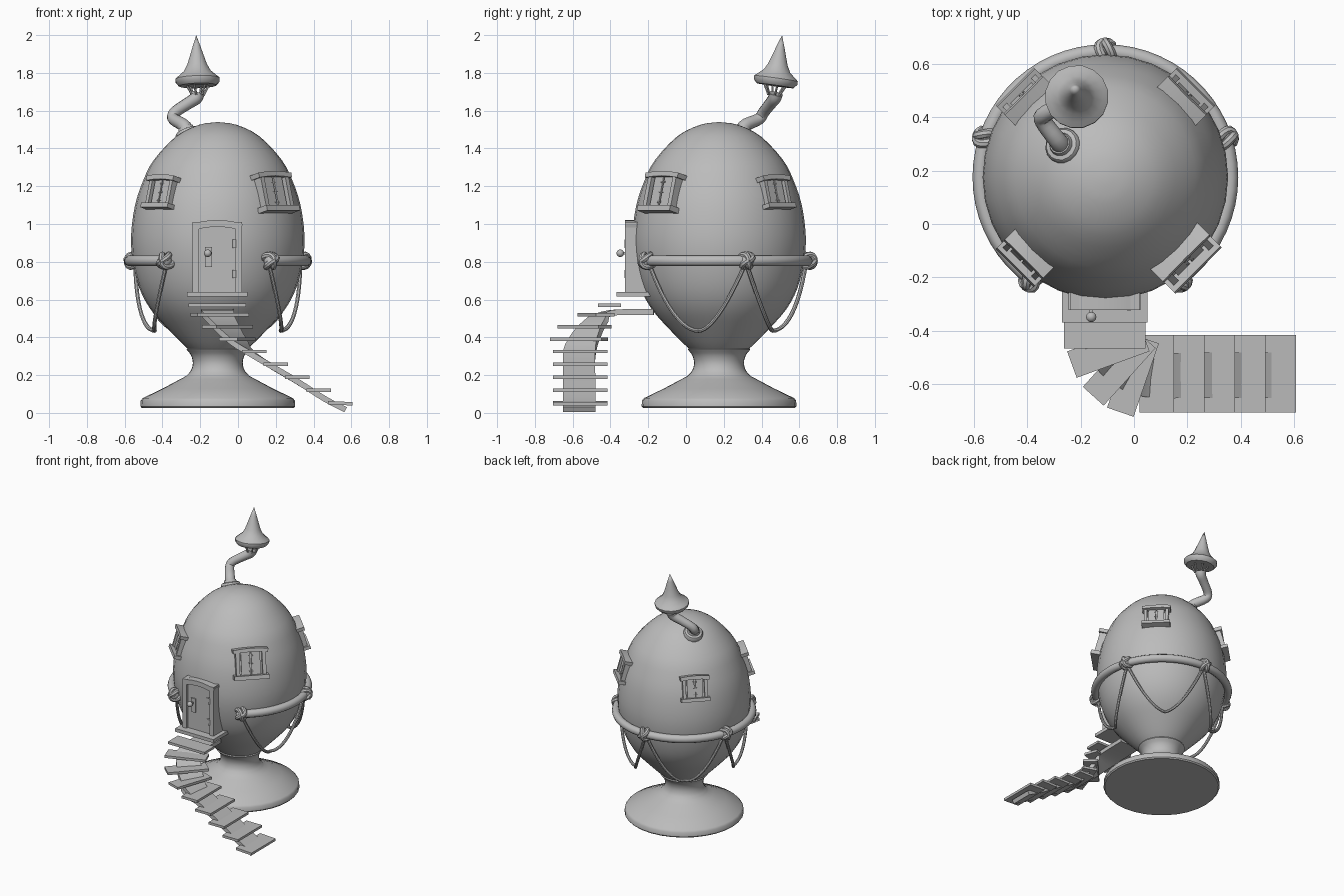
import bpy, bmesh, math
from mathutils import Vector, Matrix

if "Cube" in bpy.data.objects:
    bpy.data.objects.remove(bpy.data.objects["Cube"], do_unlink=True)

CX, CY = -0.107, 0.175          # egg axis
AXIS = Matrix.Translation((CX, CY, 0))

clay = bpy.data.materials.new("plain_grey")
clay.use_nodes = True
GREY = (0.5, 0.5, 0.5, 1)
clay.diffuse_color = GREY
clay.node_tree.nodes["Principled BSDF"].inputs["Base Color"].default_value = GREY


def finish(name, bm, matrix=Matrix(), smooth=True):
    bmesh.ops.remove_doubles(bm, verts=bm.verts, dist=1e-5)
    bmesh.ops.recalc_face_normals(bm, faces=bm.faces)
    bm.transform(matrix)
    mesh = bpy.data.meshes.new(name)
    bm.to_mesh(mesh)
    bm.free()
    mesh.materials.append(clay)
    obj = bpy.data.objects.new(name, mesh)
    bpy.context.collection.objects.link(obj)
    if smooth:
        bpy.ops.object.select_all(action='DESELECT')
        obj.select_set(True)
        bpy.context.view_layer.objects.active = obj
        bpy.ops.object.shade_smooth_by_angle(angle=math.radians(40))
    return obj


def box(name, size, centre, matrix=Matrix()):
    bm = bmesh.new()
    bmesh.ops.create_cube(bm, size=1, matrix=Matrix.Translation(centre) @ Matrix.Diagonal((*size, 1)))
    return finish(name, bm, matrix, smooth=False)


def ball(name, radius, centre, matrix=Matrix(), seg=12):
    bm = bmesh.new()
    bmesh.ops.create_uvsphere(bm, u_segments=seg, v_segments=seg // 2 + 1, radius=radius,
                              matrix=Matrix.Translation(centre))
    return finish(name, bm, matrix)


def curve(points, n=6):
    """Catmull-Rom curve through the points."""
    p = [Vector(q) for q in points]
    p = [2 * p[0] - p[1]] + p + [2 * p[-1] - p[-2]]
    out = []
    for a, b, c, d in zip(p, p[1:], p[2:], p[3:]):
        for i in range(n):
            t = i / n
            out.append(0.5 * (2 * b + (c - a) * t + (2 * a - 5 * b + 4 * c - d) * t * t
                              + (3 * b - a - 3 * c + d) * t ** 3))
    return out + [p[-2]]


def lathe(name, profile, matrix=Matrix(), seg=32):
    bm = bmesh.new()
    verts = [bm.verts.new((r, 0, z)) for r, z in profile]
    edges = [bm.edges.new(pair) for pair in zip(verts, verts[1:])]
    bmesh.ops.spin(bm, geom=verts + edges, cent=(0, 0, 0), axis=(0, 0, 1),
                   angle=math.tau, steps=seg)
    return finish(name, bm, matrix)


def sweep(name, path, section, up, scales=None):
    bm = bmesh.new()
    path = [Vector(p) for p in path]
    rings = []
    for i, p in enumerate(path):
        tangent = (path[min(i + 1, len(path) - 1)] - path[max(i - 1, 0)]).normalized()
        side = tangent.cross(Vector(up)).normalized()
        top = side.cross(tangent)
        k = scales[i] if scales else 1
        rings.append([bm.verts.new(p + k * (u * side + v * top)) for u, v in section])
    m = len(section)
    for a, b in zip(rings, rings[1:]):
        for j in range(m):
            bm.faces.new((a[j], a[(j + 1) % m], b[(j + 1) % m], b[j]))
    bm.faces.new(rings[0])
    bm.faces.new(rings[-1])
    return finish(name, bm)


def circle(r, n=10):
    return [(r * math.cos(math.tau * i / n), r * math.sin(math.tau * i / n)) for i in range(n)]


def polar(deg, r, z):
    a = math.radians(deg)
    return Vector((CX + r * math.cos(a), CY + r * math.sin(a), z))


# Egg body
egg = curve([(0.10, 0.30), (0.165, 0.345), (0.27, 0.45), (0.357, 0.55), (0.415, 0.66), (0.45, 0.80),
             (0.459, 0.94), (0.438, 1.10), (0.395, 1.23), (0.338, 1.34), (0.22, 1.465),
             (0.10, 1.525), (0, 1.54)], 3)
lathe("egg_body", egg, AXIS)


def egg_radius(z):
    for a, b in zip(egg, egg[1:]):
        if a.y <= z <= b.y:
            return a.x + (b.x - a.x) * (z - a.y) / (b.y - a.y)
    return 0


# Egg cup stand
neck = curve([(0.165, 0.335), (0.142, 0.305), (0.132, 0.265), (0.142, 0.225), (0.168, 0.195)], 3)
lathe("stand", [(0, 0.345), (0.16, 0.345)] + [tuple(p) for p in neck]
      + [(0.20, 0.178), (0.29, 0.13), (0.398, 0.078), (0.408, 0.065), (0.41, 0.035), (0.402, 0.026), (0, 0.026)],
      AXIS)

# Rope belt, open at the door, with knots and hanging swags
KNOTS = [-54 + 72 * i for i in range(5)]
sweep("rope_belt", [polar(-54 + 288 * i / 48, 0.468, 0.805) for i in range(49)], circle(0.029), (0, 0, 1))
for i, deg in enumerate(KNOTS):
    place = Matrix.Translation(polar(deg, 0.47, 0.805)) @ Matrix.Rotation(math.radians(deg), 4, 'Z')
    for tag, tilt in (("a", 35), ("b", -35)):
        turn = Matrix.Rotation(math.radians(tilt), 4, 'X')
        loop = [place @ turn @ Vector((0.036 * math.cos(t), 0.012 * math.sin(2 * t), 0.036 * math.sin(t)))
                for t in (math.tau * k / 16 for k in range(17))]
        sweep(f"knot_{tag}_{i}", loop, circle(0.017, 8), place.to_3x3() @ turn.to_3x3() @ Vector((0, 1, 0)))
    ball(f"knot_core_{i}", 0.036, (0.006, 0, 0), place)
for i, deg in enumerate(KNOTS[:-1]):
    path = []
    for k in range(25):
        s = 2 * k / 24 - 1
        z = 0.435 + 0.36 * s * s
        path.append(polar(deg + 36 + 36 * s, max(egg_radius(z) + 0.012, 0.35 + 0.11 * abs(s)), z))
    sweep(f"rope_swag_{i}", path, circle(0.011, 8), polar(deg + 36, 1, 0) - Vector((CX, CY, 0)))

# Shuttered windows: local x across, y outwards, z up
for i, (deg, k) in enumerate(((45, 0.82), (135, 0.82), (225, 0.82), (315, 1.0))):
    m = (Matrix.Translation(polar(deg, 0.415, 1.165)) @ Matrix.Rotation(math.radians(deg - 90), 4, 'Z')
         @ Matrix.Rotation(math.radians(15), 4, 'X') @ Matrix.Scale(k, 4))
    box(f"window_back_{i}", (0.19, 0.03, 0.18), (0, -0.01, 0), m)
    box(f"window_sill_{i}", (0.245, 0.085, 0.03), (0, 0.01, -0.095), m)
    top = [m @ Vector((x, 0.005, 0.095 - 0.6 * x * x)) for x in (0.122, 0.06, 0, -0.06, -0.122)]
    sweep(f"window_lintel_{i}", top, [(-0.035, -0.012), (0.035, -0.012), (0.035, 0.014), (-0.035, 0.014)],
          m.to_3x3() @ Vector((0, 0, 1)))
    for s in (-1, 1):
        box(f"window_post_{i}_{s}", (0.026, 0.055, 0.19), (s * 0.092, 0.005, 0), m)
        box(f"window_shutter_{i}_{s}", (0.062, 0.012, 0.165), (s * 0.036, 0.012, 0), m)
        for z in (-0.055, 0, 0.055):
            ball(f"window_stud_{i}_{s}_{z}", 0.005, (s * 0.013, 0.018, z), m, 6)

# Door with arched frame
DX = -0.11
box("door_panel", (0.20, 0.10, 0.345), (DX, -0.255, 0.81))
for s in (-1, 1):
    box(f"door_post_{s}", (0.034, 0.12, 0.37), (DX + s * 0.113, -0.262, 0.825))
sweep("door_arch", [(DX + x, -0.262, 1.003 - 1.2 * x * x) for x in (-0.13, -0.08, -0.04, 0, 0.04, 0.08, 0.13)],
      [(-0.06, -0.018), (0.06, -0.018), (0.06, 0.018), (-0.06, 0.018)], (0, 0, 1))
box("door_fill", (0.2, 0.1, 0.03), (DX, -0.255, 0.975))
box("porch_slab", (0.32, 0.19, 0.025), (DX, -0.273, 0.628))
box("lock_plate", (0.038, 0.012, 0.105), (-0.157, -0.308, 0.825))
box("door_knob_stem", (0.014, 0.04, 0.014), (-0.16, -0.325, 0.845))
ball("door_knob", 0.02, (-0.16, -0.348, 0.845))
for z in (0.895, 0.735):
    lathe(f"door_hinge_{z}", [(0, -0.022), (0.011, -0.022), (0.011, 0.022), (0, 0.022)],
          Matrix.Translation((-0.018, -0.315, z)), 10)
    box(f"hinge_leaf_{z}", (0.03, 0.008, 0.03), (-0.032, -0.307, z))

# Stairs: landing, fan of turning treads, straight flight
TREAD = (0.29, 0.105, 0.018)
box("stair_landing", (0.305, 0.12, 0.018), (DX, -0.405, 0.57))
for i, (deg, z) in enumerate(((200, 0.52), (228, 0.455), (251, 0.39))):
    m = Matrix.Translation((0.045, -0.425, z)) @ Matrix.Rotation(math.radians(deg), 4, 'Z')
    box(f"turning_tread_{i}", TREAD, (0.15, 0, 0), m)
for i in range(5):
    box(f"straight_tread_{i}", (0.13, 0.29, 0.018), (0.085 + 0.114 * i, -0.56, 0.325 - 0.0685 * i),
        Matrix.Translation((0.544, 0, 0.05)) @ Matrix.Rotation(math.radians(3), 4, 'Y')
        @ Matrix.Translation((-0.544, 0, -0.05)) if i == 4 else Matrix())
spine = curve([(DX, -0.17, 0.535), (DX, -0.40, 0.53), (-0.08, -0.48, 0.48), (-0.01, -0.54, 0.39),
               (0.08, -0.565, 0.308), (0.31, -0.565, 0.17), (0.46, -0.565, 0.075), (0.57, -0.565, 0.018)], 4)
sweep("stair_spine", spine, [(-0.085, -0.016), (0.085, -0.016), (0.085, 0.014), (-0.085, 0.014)], (0, 0, 1))

# Crooked chimney pipe with collar
pipe = curve([(-0.265, 0.29, 1.44), (-0.28, 0.305, 1.515), (-0.34, 0.385, 1.555), (-0.335, 0.41, 1.59),
              (-0.27, 0.445, 1.635), (-0.225, 0.468, 1.665), (-0.215, 0.475, 1.69)], 4)
widths = [1.1 - 0.25 * math.sin(math.pi * i / (len(pipe) - 1)) for i in range(len(pipe))]
sweep("chimney_pipe", pipe, circle(0.036, 12), (1, -1, 0), widths)
tilt = Vector((-0.16, 0.12, 0.42)).to_track_quat('Z', 'Y').to_matrix().to_4x4()
lathe("chimney_collar", [(0, -0.03), (0.066, -0.03), (0.068, 0.008), (0.06, 0.02), (0.045, 0.024),
                         (0.04, 0.04), (0, 0.04)], Matrix.Translation((-0.265, 0.292, 1.475)) @ tilt, 16)

# Pointed chimney cap on thin struts
lean = Vector((-0.03, 0.14, 1)).to_track_quat('Z', 'Y').to_matrix().to_4x4()
cap = Matrix.Translation((-0.214, 0.475, 1.76)) @ lean
lathe("chimney_cap", [(0, -0.015), (0.06, -0.03), (0.10, -0.028), (0.118, -0.008), (0.119, 0.01), (0.10, 0.026),
                      (0.072, 0.05), (0.053, 0.085), (0.038, 0.13), (0.02, 0.185), (0, 0.242)], cap, 16)
for i in range(6):
    a = math.tau * i / 6
    foot = cap @ Vector((0.03 * math.cos(a), 0.03 * math.sin(a), -0.08))
    head = cap @ Vector((0.06 * math.cos(a), 0.06 * math.sin(a), -0.025))
    sweep(f"cap_strut_{i}", [foot, head], circle(0.006, 6), (math.sin(a), -math.cos(a), 0))
